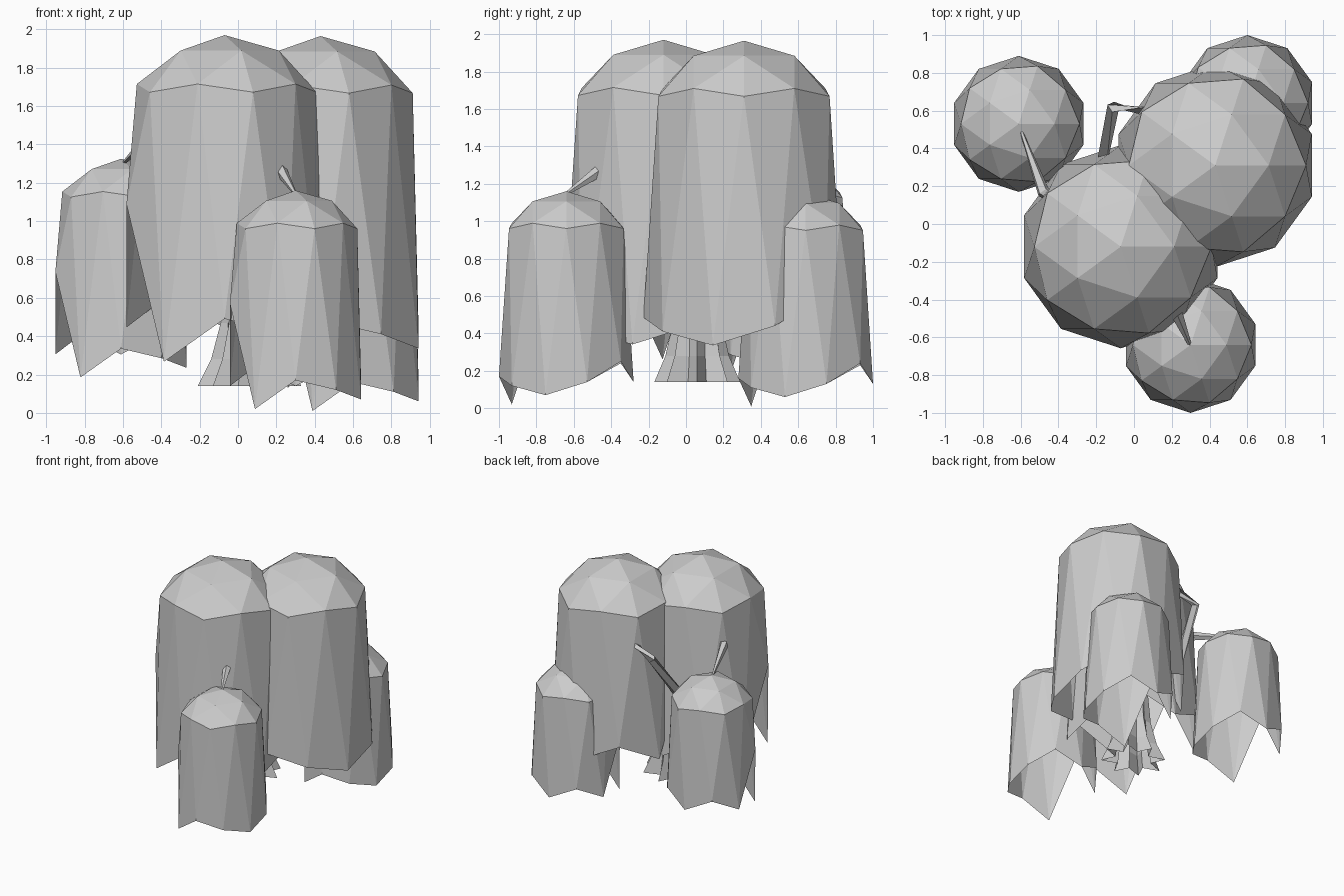
import bpy, bmesh, math
from mathutils import Vector

if "Cube" in bpy.data.objects:
    bpy.data.objects.remove(bpy.data.objects["Cube"])

grey = bpy.data.materials.new("plain_grey")
grey.diffuse_color = (0.6, 0.6, 0.6, 1)
grey.use_nodes = True
grey.node_tree.nodes["Principled BSDF"].inputs["Base Color"].default_value = grey.diffuse_color


def finish(bm, name):
    mesh = bpy.data.meshes.new(name)
    bm.to_mesh(mesh)
    bm.free()
    mesh.materials.append(grey)
    obj = bpy.data.objects.new(name, mesh)
    bpy.context.collection.objects.link(obj)
    return obj


# Hanging foliage: half an icosphere whose equator points are pulled down
DROPS = [1.02, 0.91, 1.02, 0.92, 1.02, 0.59, 1.14, 0.99, 1.04, 1.09]


def canopy(name, x, y, apex, r):
    bm = bmesh.new()
    bmesh.ops.create_icosphere(bm, subdivisions=2, radius=1)
    low = [v for v in bm.verts if v.co.z < -0.1]
    bmesh.ops.delete(bm, geom=low, context='VERTS')
    for v in bm.verts:
        if v.co.z < 0.1:
            deg = math.degrees(math.atan2(v.co.y, v.co.x))
            k = round((deg - 18) / 36) % 10
            v.co.z = 1 - DROPS[k] / 0.36
        v.co = Vector((x, y, apex - r)) + v.co * r
    return finish(bm, name)


canopy("canopy_large_front", -0.07, -0.12, 1.97, 0.538)
canopy("canopy_large_back", 0.43, 0.31, 1.965, 0.538)
canopy("canopy_small_left", -0.61, 0.53, 1.325, 0.36)
canopy("canopy_small_front", 0.30, -0.64, 1.16, 0.36)
canopy("canopy_small_back", 0.60, 0.64, 1.15, 0.36)


# Tapered branch swept along a path
def branch(name, path, radii, sides=5):
    bm = bmesh.new()
    pts = [Vector(p) for p in path]
    rings = []
    for i, p in enumerate(pts):
        d = (pts[min(i + 1, len(pts) - 1)] - pts[max(i - 1, 0)]).normalized()
        a = d.cross(Vector((0.3, 0.1, 1))).normalized()
        b = d.cross(a)
        rings.append([bm.verts.new(p + radii[i] * (
            a * math.cos(t) + b * math.sin(t)))
            for t in (2 * math.pi * j / sides for j in range(sides))])
    for lo, hi in zip(rings, rings[1:]):
        for j in range(sides):
            k = (j + 1) % sides
            bm.faces.new((lo[j], lo[k], hi[k], hi[j]))
    bm.faces.new(rings[0])
    bm.faces.new(rings[-1])
    bmesh.ops.recalc_face_normals(bm, faces=bm.faces)
    return finish(bm, name)


branch("branch_left", [(0.0, 0.05, 0.95), (-0.30, 0.08, 1.38), (-0.48, 0.17, 1.41),
                       (-0.60, 0.50, 1.30)], [0.07, 0.05, 0.035, 0.008])
branch("branch_front", [(0.06, 0.0, 0.95), (0.16, -0.30, 1.31), (0.22, -0.46, 1.27),
                        (0.30, -0.65, 1.14)], [0.07, 0.045, 0.035, 0.008])
branch("branch_hooked", [(0.03, 0.08, 0.75), (-0.17, 0.32, 0.95), (-0.11, 0.62, 1.36),
                         (0.06, 0.60, 1.43), (0.35, 0.35, 1.75)],
       [0.07, 0.04, 0.033, 0.03, 0.01], 4)
branch("branch_back", [(0.10, 0.10, 0.9), (0.38, 0.35, 1.28), (0.50, 0.50, 1.25),
                       (0.60, 0.64, 1.13)], [0.07, 0.045, 0.035, 0.008])
branch("branch_top", [(0.06, 0.06, 0.9), (0.0, -0.03, 1.4), (-0.06, -0.1, 1.75)],
       [0.09, 0.06, 0.02])

# Ridged trunk flaring into roots
bm = bmesh.new()
SIDES = 16
rings = []
for z, outer, inner in [(0.14, 0.27, 0.15), (0.28, 0.20, 0.13),
                        (0.47, 0.15, 0.12), (1.0, 0.10, 0.09)]:
    ring = []
    for j in range(SIDES):
        t = 2 * math.pi * j / SIDES
        r = inner if j % 2 else outer
        ring.append(bm.verts.new((0.06 + r * math.cos(t),
                                  0.06 + 0.85 * r * math.sin(t), z)))
    rings.append(ring)
for lo, hi in zip(rings, rings[1:]):
    for j in range(SIDES):
        k = (j + 1) % SIDES
        bm.faces.new((lo[j], lo[k], hi[k], hi[j]))
bm.faces.new(rings[-1])
finish(bm, "trunk")
